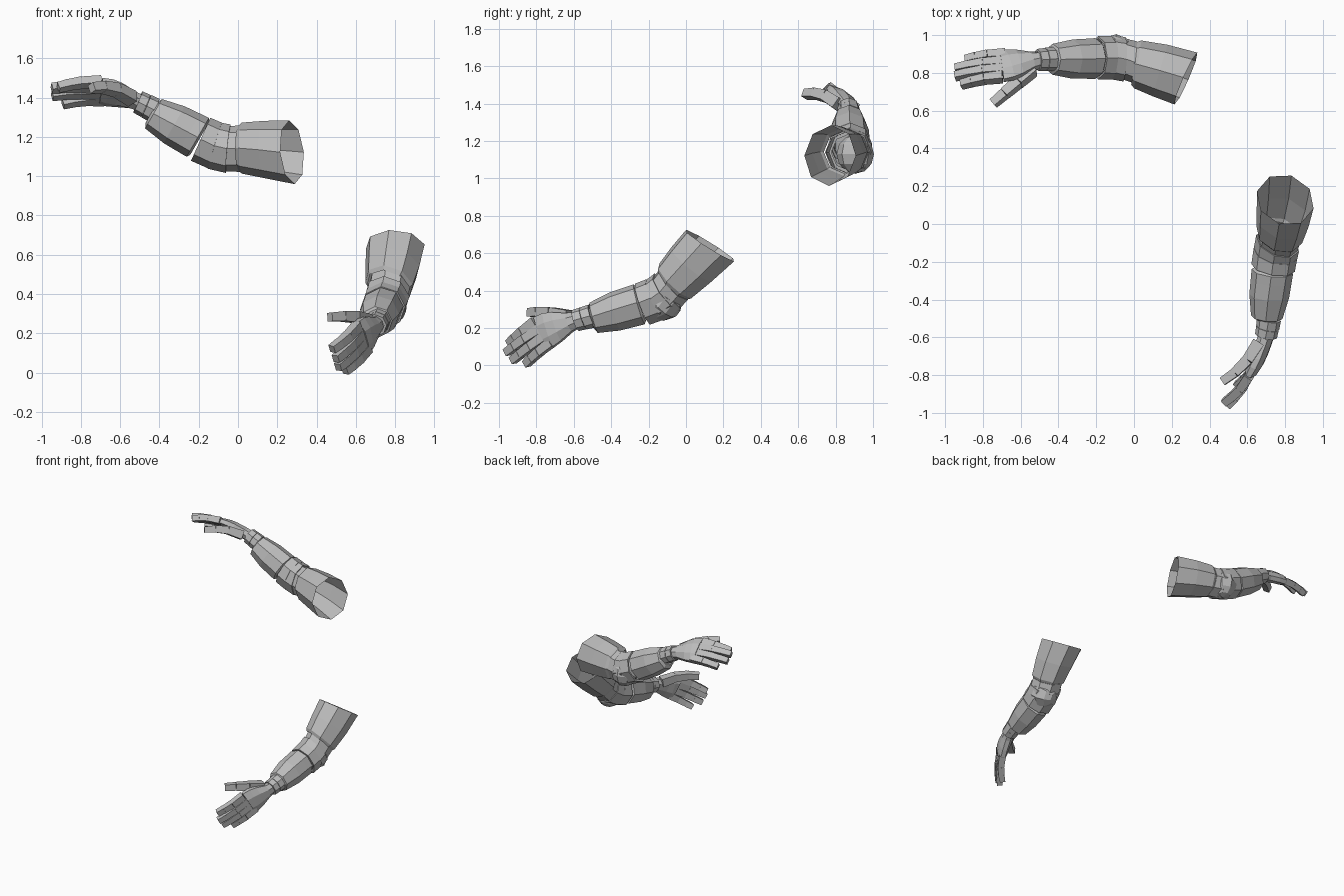
import bpy, bmesh, math
from mathutils import Vector as V, Matrix

old = bpy.data.objects.get("Cube")
if old:
    bpy.data.objects.remove(old)

grey = bpy.data.materials.new("mid_grey")
grey.use_nodes = True
grey.diffuse_color = (0.5, 0.5, 0.5, 1)
grey.node_tree.nodes["Principled BSDF"].inputs["Base Color"].default_value = (0.5, 0.5, 0.5, 1)


def frame(origin, wrist, thumb, little, flip):
    """Landmark frame of an arm; flip mirrors it for the other side."""
    o = V(origin)
    a = (V(wrist) - o).normalized()
    t = V(thumb) - V(little)
    b = (t - a * t.dot(a)).normalized()
    c = a.cross(b) * flip
    return Matrix.Translation(o) @ Matrix((a, b, c)).transposed().to_4x4()


right = frame((.275, .77, 1.12), (-.48, .86, 1.37), (-.75, .635, 1.45), (-.89, .86, 1.36), 1)
left = frame((.80, .13, .64), (.70, -.57, .257), (.46, -.86, .325), (.54, -.87, .02), -1)
TO_LEFT = left @ right.inverted()


def emit(name, bm):
    """Make the right part and its mirrored, reposed left twin."""
    bmesh.ops.recalc_face_normals(bm, faces=bm.faces)
    for side in ("right", "left"):
        if side == "left":
            bm.transform(TO_LEFT)
            bmesh.ops.reverse_faces(bm, faces=bm.faces)
        me = bpy.data.meshes.new(side + "_" + name)
        bm.to_mesh(me)
        me.materials.append(grey)
        bpy.context.collection.objects.link(bpy.data.objects.new(me.name, me))
    bm.free()


def loft(bm, rings, up, sides=8, turn=0.0, caps=(False, False)):
    """Skin rings given as (centre, axis, half height, half width)."""
    loops = []
    for c, axis, h, w in rings:
        n = V(axis).normalized()
        u = (V(up) - n * n.dot(V(up))).normalized()
        s = n.cross(u)
        angles = [turn + math.tau * i / sides for i in range(sides)]
        loops.append([bm.verts.new(V(c) + u * h * math.cos(t) + s * w * math.sin(t)) for t in angles])
    for p, q in zip(loops, loops[1:]):
        for i in range(sides):
            j = (i + 1) % sides
            bm.faces.new((p[i], p[j], q[j], q[i]))
    for cap, loop in zip(caps, (loops[0], loops[-1])):
        if cap:
            bm.faces.new(loop)


UP = (0, 0, 1)

# Flared open sleeve
bm = bmesh.new()
loft(bm, [((.275, .77, 1.122), (-.91, .40, -.09), .163, .15),
          ((.14, .812, 1.135), (-.95, .27, -.03), .147, .142),
          ((.02, .845, 1.143), (-1, .15, 0), .13, .128),
          ((.0, .85, 1.142), (-1, .13, 0), .114, .114)], UP)
emit("sleeve", bm)

# Overlapping elbow bands, fanned around the bend
bm = bmesh.new()
bands = [((.01, .855, 1.14), (-.06, .875, 1.14), .0, .10, .118),
         ((-.05, .872, 1.14), (-.12, .882, 1.155), .10, .28, .124),
         ((-.115, .88, 1.155), (-.19, .88, 1.188), .28, .45, .122)]
for a, b, ta, tb, r in bands:
    loft(bm, [(a, (-1, .05, ta), r - .01, r - .012), (a, (-1, .05, ta), r, r - .006),
              (b, (-1, 0, tb), r - .002, r - .008), (b, (-1, 0, tb), r - .02, r - .02)], UP)
emit("elbow_bands", bm)

# Domed elbow pad
bm = bmesh.new()
bmesh.ops.create_uvsphere(bm, u_segments=8, v_segments=6, radius=1)
bm.transform(Matrix.Translation((-.095, .905, 1.13)) @ Matrix.Diagonal((.1, .1, .105, 1)))
emit("elbow_pad", bm)

# Forearm guard, swelling then narrowing to the wrist
FORE = (-.87, 0, .5)
bm = bmesh.new()
loft(bm, [((-.195, .877, 1.192), FORE, .095, .095), ((-.205, .876, 1.198), FORE, .114, .108),
          ((-.25, .875, 1.222), FORE, .112, .106), ((-.325, .873, 1.262), FORE, .108, .104),
          ((-.43, .872, 1.318), FORE, .086, .082), ((-.44, .872, 1.325), FORE, .06, .058)], UP)
emit("forearm", bm)

# Two wrist cuffs
CUFF = (-.92, -.05, .4)
bm = bmesh.new()
for a, b, r in [((-.425, .874, 1.335), (-.468, .872, 1.357), .064),
                ((-.47, .871, 1.358), (-.51, .868, 1.378), .061)]:
    loft(bm, [(a, CUFF, r - .012, r - .012), (a, CUFF, r, r), (b, CUFF, r - .002, r - .002),
              (b, CUFF, r - .016, r - .016)], UP)
emit("wrist_cuff", bm)

# Palm
BACK = V((0, .6, .78))
ACROSS = V((.1, .79, -.6)).normalized()
KNUCKLE = V((-.70, .835, 1.432))
bm = bmesh.new()
PALM = (-.95, -.13, .27)
loft(bm, [((-.50, .868, 1.375), PALM, .044, .047), ((-.54, .863, 1.39), PALM, .044, .056),
          ((-.61, .852, 1.413), PALM, .043, .088), ((-.66, .843, 1.425), PALM, .042, .102),
          (KNUCKLE, (-1, -.1, .05), .036, .104)],
     BACK, turn=math.pi / 8, caps=(True, True))
emit("palm", bm)


def digit(name, joints, w0, w1, bend_up):
    """Square-sectioned finger, one tapered block per joint."""
    bm = bmesh.new()
    last = len(joints) - 1
    for i, (a, b) in enumerate(zip(joints, joints[1:])):
        axis = b - a
        r = (w0 + (w1 - w0) * i / last) * math.sqrt(.5)
        loft(bm, [(a - axis * .03, axis, r, r), (b, axis, r * .9, r * .9)], bend_up,
             sides=4, turn=math.pi / 4, caps=(True, True))
    emit(name, bm)


# Four fingers
tips = {"index_finger": (-.915, .738, 1.452), "middle_finger": (-.948, .782, 1.448),
        "ring_finger": (-.946, .822, 1.41), "little_finger": (-.892, .868, 1.368)}
for k, (name, tip) in enumerate(tips.items()):
    base = KNUCKLE + ACROSS * (k - 1.5) * .05
    path = [base.lerp(V(tip), t) + BACK * lift for t, lift in
            ((-.04, .002), (.42, .013), (.74, .009), (1, 0))]
    digit(name, path, .05, .042, BACK)

# Thumb
digit("thumb", [V((-.54, .815, 1.395)), V((-.615, .75, 1.438)), V((-.685, .69, 1.453)),
                V((-.745, .638, 1.45))], .064, .042, (-.3, .3, .9))
